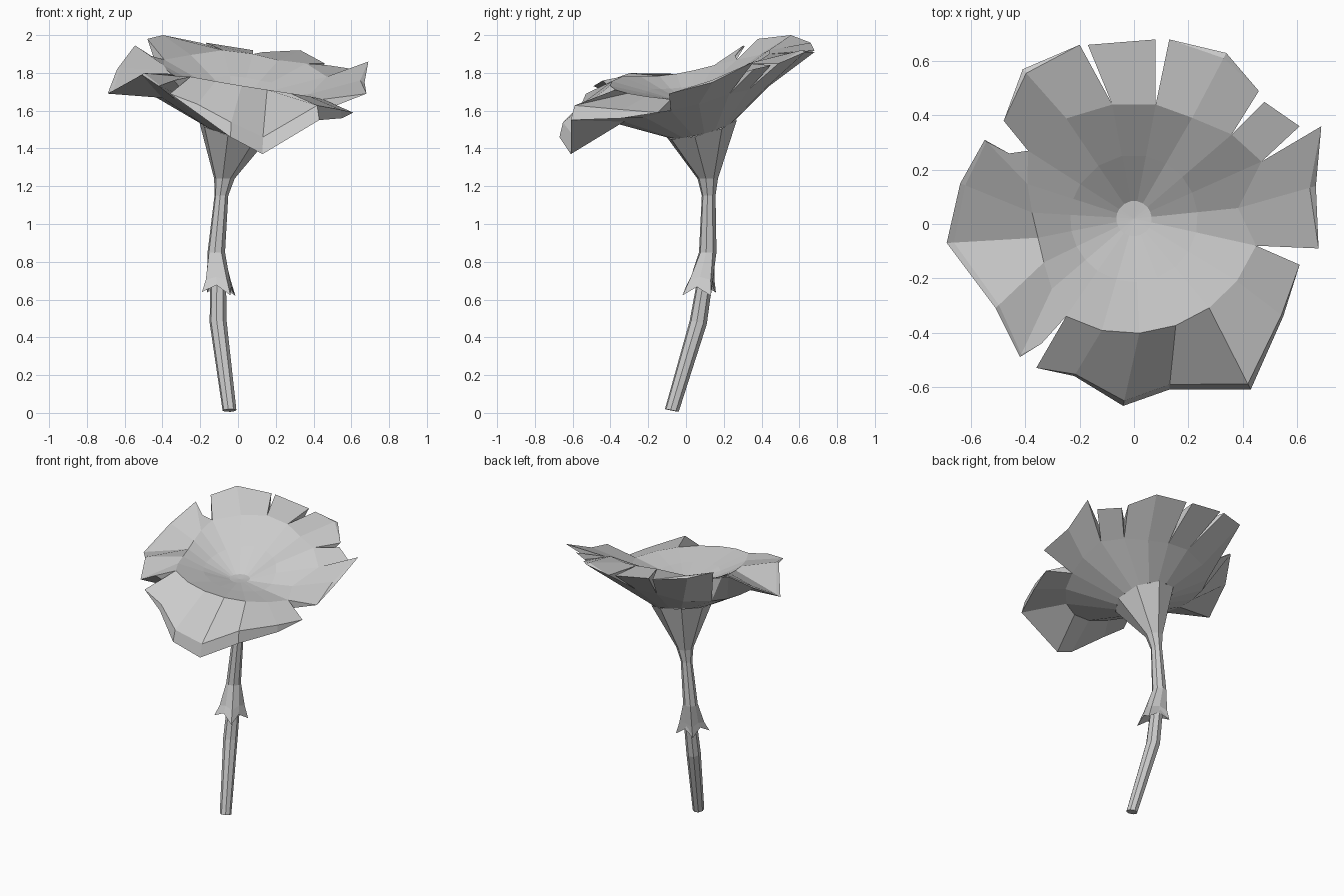
import bpy, bmesh
from math import cos, sin, pi, radians, atan2, hypot
from mathutils import Vector

cube = bpy.data.objects.get("Cube")
if cube:
    bpy.data.objects.remove(cube)

grey = bpy.data.materials.new("plain grey")
grey.use_nodes = True
tone = (0.6, 0.6, 0.6, 1)
grey.diffuse_color = tone
grey.node_tree.nodes["Principled BSDF"].inputs["Base Color"].default_value = tone


def finish(bm, name):
    """Weld the mesh and add it to the scene with flat faces."""
    bmesh.ops.remove_doubles(bm, verts=bm.verts, dist=0.0005)
    mesh = bpy.data.meshes.new(name)
    bm.to_mesh(mesh)
    bm.free()
    mesh.materials.append(grey)
    bpy.context.collection.objects.link(bpy.data.objects.new(name, mesh))


def ring(bm, centre, radius, tilt=(0, 0), tooth=None):
    """Eight-sided ring; tilt is its slope, tooth the radius and drop of every other point."""
    verts = []
    for i in range(8):
        a = radians(-55) + i * pi / 4
        r, drop = tooth if tooth and i % 2 == 0 else (radius, 0)
        x, y = r * cos(a), r * sin(a)
        verts.append(bm.verts.new(Vector(centre) + Vector((x, y, tilt[0] * x + tilt[1] * y - drop))))
    return verts


def bridge(bm, low, high):
    for i in range(8):
        j = (i + 1) % 8
        bm.faces.new((low[i], low[j], high[j], high[i]))


# Bent stem
bm = bmesh.new()
rings = [ring(bm, (-0.045, -0.075, 0.013), 0.037, (0.03, -0.2)),
         ring(bm, (-0.105, 0.065, 0.48), 0.046, (0, -0.2)),
         ring(bm, (-0.105, 0.1, 0.7), 0.042)]
for low, high in zip(rings, rings[1:]):
    bridge(bm, low, high)
bm.faces.new(rings[0][::-1])
finish(bm, "stem")

# Tube with a toothed collar below and a trumpet above
bm = bmesh.new()
rings = [ring(bm, (-0.105, 0.1, 0.7), 0.042),
         ring(bm, (-0.102, 0.07, 0.675), 0.068, (-0.12, 0), (0.108, 0.045)),
         ring(bm, (-0.105, 0.085, 0.72), 0.06, (0, 0), (0.08, 0.015)),
         ring(bm, (-0.115, 0.115, 0.85), 0.047),
         ring(bm, (-0.088, 0.12, 1.15), 0.037),
         ring(bm, (-0.072, 0.115, 1.24), 0.055),
         ring(bm, (-0.02, 0.08, 1.51), 0.192, (-0.2, 0.25))]
for low, high in zip(rings, rings[1:]):
    bridge(bm, low, high)
finish(bm, "trumpet")

# Corolla: each petal runs anticlockwise between two notches (position, thickness)
HUB = Vector((0, 0.02, 1.65))
notches = {
    "front": (-0.25, -0.34, 1.78, 0.12), "right": (0.45, -0.08, 1.66, 0.06),
    "right_back": (0.47, 0.23, 1.78, 0.09), "back_right": (0.36, 0.33, 1.85, 0.14),
    "back": (0.08, 0.44, 1.9, 0.17), "back_left": (-0.08, 0.44, 1.92, 0.18),
    "left": (-0.39, 0.27, 1.87, 0.16),
}
# Notch at each end, turned-down lip, inward sag of the bend, tips
petals = [
    ("front", "right", 0.09, 0.06, [(-0.36, -0.53, 1.69), (-0.22, -0.56, 1.59), (-0.04, -0.67, 1.46),
                                    (0.13, -0.61, 1.37), (0.43, -0.61, 1.55), (0.55, -0.34, 1.56),
                                    (0.61, -0.15, 1.59)]),
    ("right", "right_back", 0.01, 0.21, [(0.68, -0.09, 1.69), (0.67, 0.14, 1.75), (0.69, 0.36, 1.86)]),
    ("right_back", "back_right", 0.01, 0, [(0.61, 0.36, 1.82), (0.48, 0.45, 1.84)]),
    ("back_right", "back", 0.01, 0.05, [(0.46, 0.49, 1.85), (0.34, 0.63, 1.91), (0.13, 0.68, 1.91)]),
    ("back", "back_left", 0.01, 0, [(0.08, 0.68, 1.92), (-0.17, 0.66, 1.96)]),
    ("back_left", "left", 0.01, 0, [(-0.2, 0.66, 1.96), (-0.41, 0.57, 1.99), (-0.48, 0.38, 1.98)]),
    ("left", "front", 0.01, 0.2, [(-0.46, 0.26, 1.89), (-0.55, 0.31, 1.94), (-0.64, 0.15, 1.82),
                                  (-0.69, -0.07, 1.69), (-0.51, -0.31, 1.79), (-0.42, -0.49, 1.73),
                                  (-0.34, -0.44, 1.76)]),
]


def polar(notch):
    x, y, z, thick = notch
    return atan2(y - HUB.y, x), hypot(x, y - HUB.y), z, thick


def at(angle, radius, z):
    return Vector((radius * cos(angle), HUB.y + radius * sin(angle), z))


def column(start, end, lip, sag, t, tip):
    """Points from the hub out to the petal tip and back under to the trumpet."""
    first, last = polar(notches[start]), polar(notches[end])
    if last[0] < first[0]:
        last = (last[0] + 2 * pi,) + last[1:]
    a, r, z, thick = (p + (q - p) * t for p, q in zip(first, last))
    swell = sin(pi * t)
    bend = at(a, r * (1 - sag * swell), z - 0.15 * sag * swell)
    floor = at(a, 0.065, HUB.z + 0.005)
    throat = at(a, 0.235, HUB.z + (bend.z - HUB.z) * 0.5)
    under = at(a, r, z - thick - lip * swell)
    x, y = 0.18 * cos(a), 0.18 * sin(a)
    neck = Vector((x - 0.02, y + 0.08, 1.51 - 0.2 * x + 0.25 * y))
    tip = Vector(tip)
    inward = Vector((bend.x - tip.x, bend.y - tip.y, 0)) * 0.08
    edge = tip + (inward + Vector((0, 0, lip))) * swell
    return [HUB, floor, throat, bend, edge, tip, under, neck]


bm = bmesh.new()
for start, end, lip, sag, tips in petals:
    columns = [[bm.verts.new(p) for p in column(start, end, lip, sag, i / (len(tips) - 1), tip)]
               for i, tip in enumerate(tips)]
    for a, b in zip(columns, columns[1:]):
        bm.faces.new((a[0], a[1], b[1]))
        for k in range(1, 7):
            bm.faces.new((a[k], a[k + 1], b[k + 1], b[k]))
    # Side walls in the notches
    first, last = columns[0], columns[-1]
    bm.faces.new((first[3], first[6], first[5]))
    bm.faces.new((last[3], last[5], last[6]))
finish(bm, "petals")
